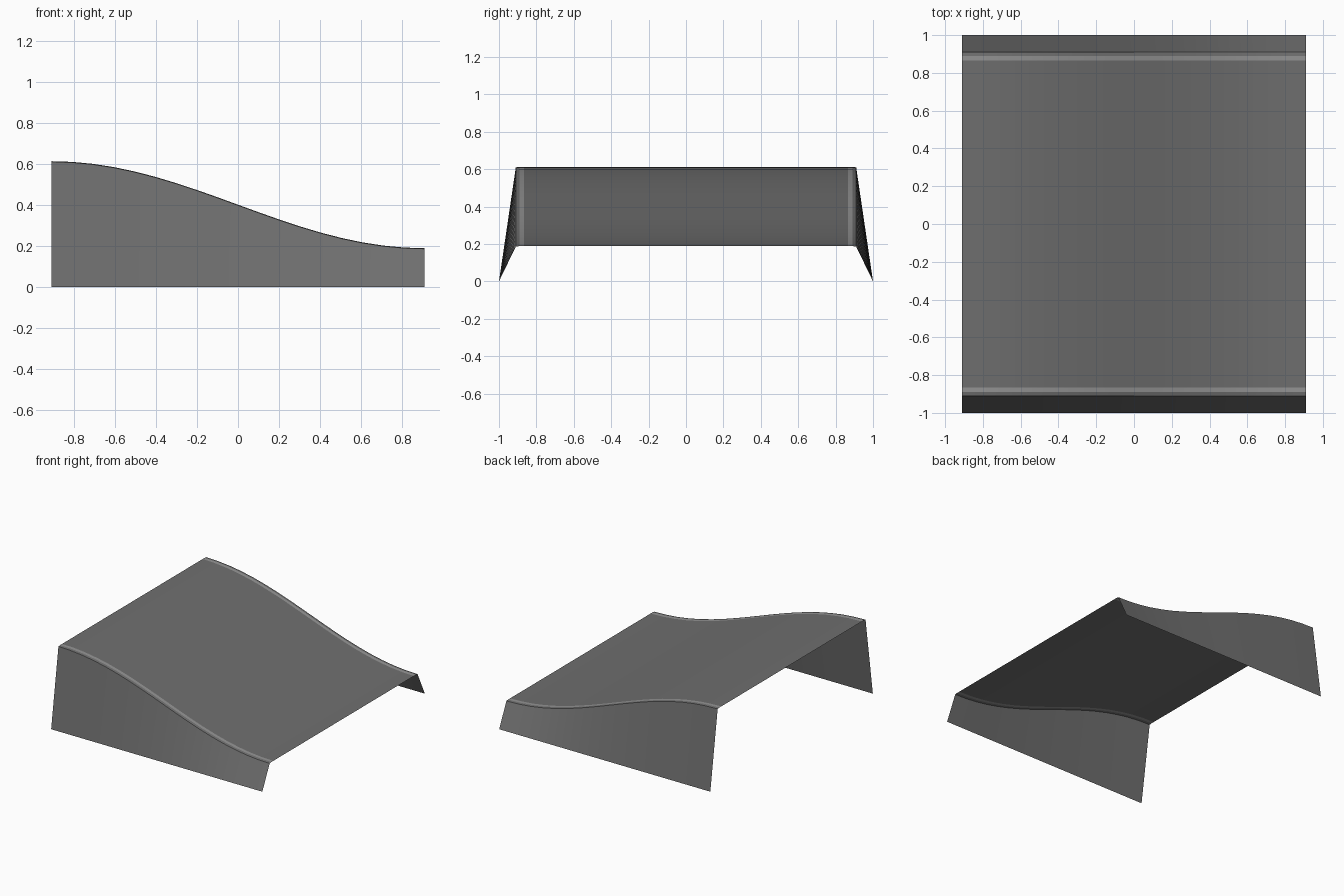
import bpy, math

if "Cube" in bpy.data.objects:
    bpy.data.objects.remove(bpy.data.objects["Cube"])

HALF_X, TOP_Y, BASE_Y = 0.91, 0.91, 1.0
STEPS = 18


def material(name, value):
    m = bpy.data.materials.new(name)
    m.diffuse_color = (value, value, value, 1)
    m.use_nodes = True
    m.node_tree.nodes["Principled BSDF"].inputs["Base Color"].default_value = m.diffuse_color
    return m


def height(i):
    return 0.401 + 0.212 * math.cos(math.pi * i / STEPS)


def sheet(name, section, mat):
    """Sweep a cross-section of (y, z offset) along the slope; None means ground."""
    verts, faces, n = [], [], len(section)
    for i in range(STEPS + 1):
        x = -HALF_X + 2 * HALF_X * i / STEPS
        for y, dz in section:
            verts.append((x, y, 0 if dz is None else height(i) + dz))
    for i in range(STEPS):
        for j in range(n - 1):
            a = i * n + j
            faces.append((a, a + n, a + n + 1, a + 1))
    mesh = bpy.data.meshes.new(name)
    mesh.from_pydata(verts, [], faces)
    mesh.materials.append(mat)
    ob = bpy.data.objects.new(name, mesh)
    bpy.context.collection.objects.link(ob)
    bpy.context.view_layer.objects.active = ob
    ob.select_set(True)
    bpy.ops.object.shade_smooth_by_angle(angle=math.radians(30))
    ob.select_set(False)
    return ob


def mirrored(ob):
    m = ob.modifiers.new("mirror", 'MIRROR')
    m.use_axis = (False, True, False)


asphalt = material("asphalt", 0.16)
paint = material("line_paint", 0.30)

# Main sloping road surface
sheet("road_surface", [(-0.865, 0), (0.865, 0)], asphalt)

# Painted edge lines, road shoulders and flared side skirts on both sides
mirrored(sheet("edge_line", [(0.865, 0), (0.89, 0)], paint))
mirrored(sheet("shoulder", [(0.89, 0), (TOP_Y, -0.003)], asphalt))
mirrored(sheet("side_skirt", [(TOP_Y, -0.003), (BASE_Y, None)], asphalt))
